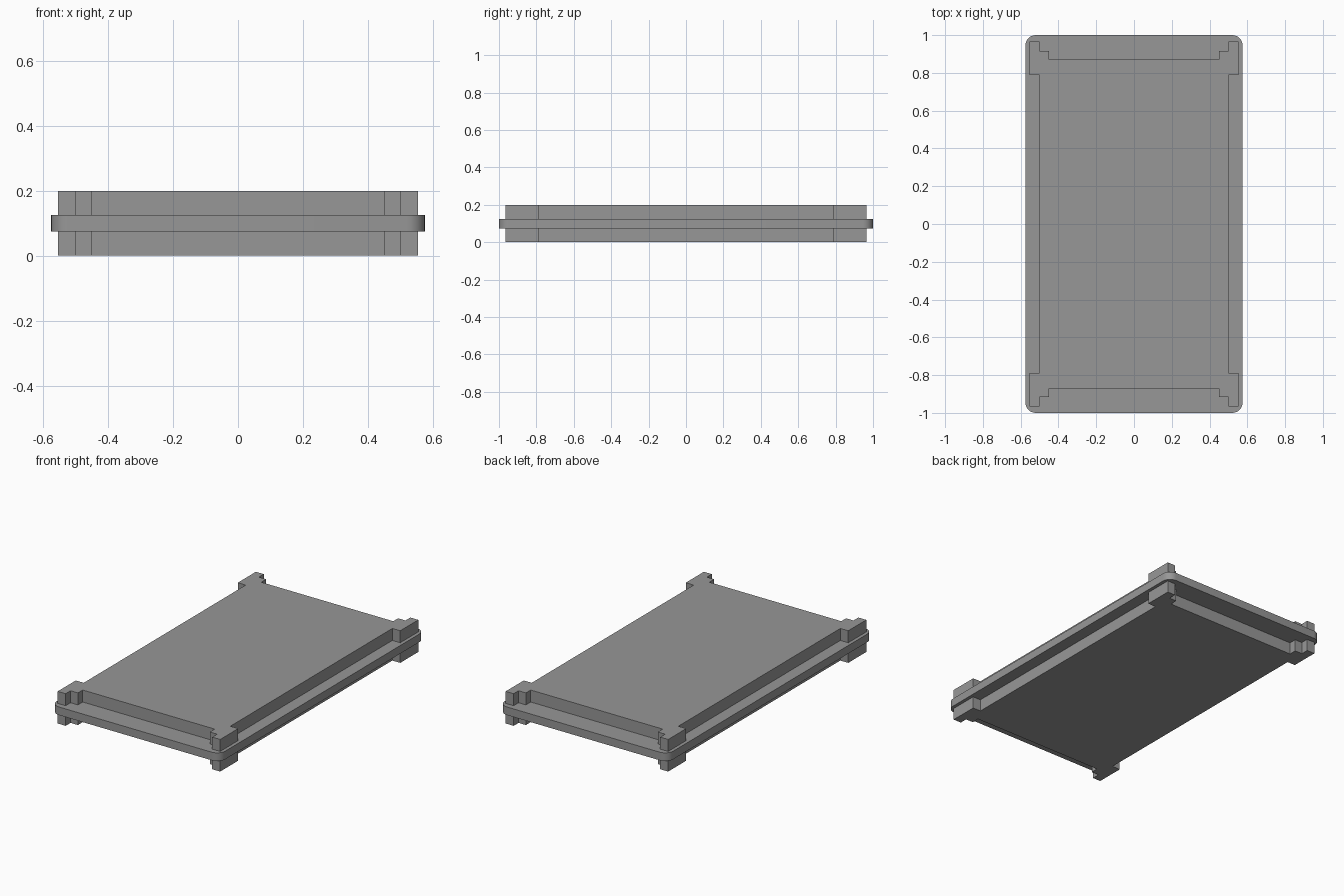
import bpy
import bmesh
from math import radians, cos, sin

cube = bpy.data.objects.get("Cube")
if cube:
    bpy.data.objects.remove(cube, do_unlink=True)

grey = bpy.data.materials.new("mid_grey")
grey.use_nodes = True
colour = (0.31, 0.31, 0.31, 1)
grey.diffuse_color = colour
grey.node_tree.nodes["Principled BSDF"].inputs["Base Color"].default_value = colour


def mirrored_outline(quadrant):
    """Closed outline from the points of the +x +y quadrant, right side first."""
    half = quadrant + [(-x, y) for x, y in reversed(quadrant)]
    return half + [(-x, -y) for x, y in half]


def extrude(name, outline, bottom, top):
    """Solid prism standing on an outline."""
    bm = bmesh.new()
    base = bm.faces.new([bm.verts.new((x, y, bottom)) for x, y in outline])
    grown = bmesh.ops.extrude_face_region(bm, geom=[base])["geom"]
    verts = [v for v in grown if isinstance(v, bmesh.types.BMVert)]
    bmesh.ops.translate(bm, verts=verts, vec=(0, 0, top - bottom))
    bmesh.ops.recalc_face_normals(bm, faces=bm.faces)
    mesh = bpy.data.meshes.new(name)
    bm.to_mesh(mesh)
    bm.free()
    mesh.materials.append(grey)
    obj = bpy.data.objects.new(name, mesh)
    bpy.context.collection.objects.link(obj)
    return obj


height, rim_low, rim_high = 0.198, 0.074, 0.124

# Middle rim with rounded corners
width, length, radius, steps = 0.575, 1.0, 0.055, 8
arc = [(width - radius + radius * cos(radians(90 * i / steps)),
        length - radius + radius * sin(radians(90 * i / steps)))
       for i in range(steps + 1)]
rim = extrude("middle_rim", mirrored_outline(arc), rim_low, rim_high)
bpy.context.view_layer.objects.active = rim
rim.select_set(True)
bpy.ops.object.shade_smooth_by_angle(angle=radians(30))

# Upper and lower slabs with stepped corner lugs
lug = [(0.50, 0.789), (0.554, 0.789), (0.554, 0.965),
       (0.50, 0.965), (0.50, 0.917), (0.45, 0.917), (0.45, 0.87)]
extrude("lower_slab", mirrored_outline(lug), 0, rim_low)
extrude("upper_slab", mirrored_outline(lug), rim_high, height)
